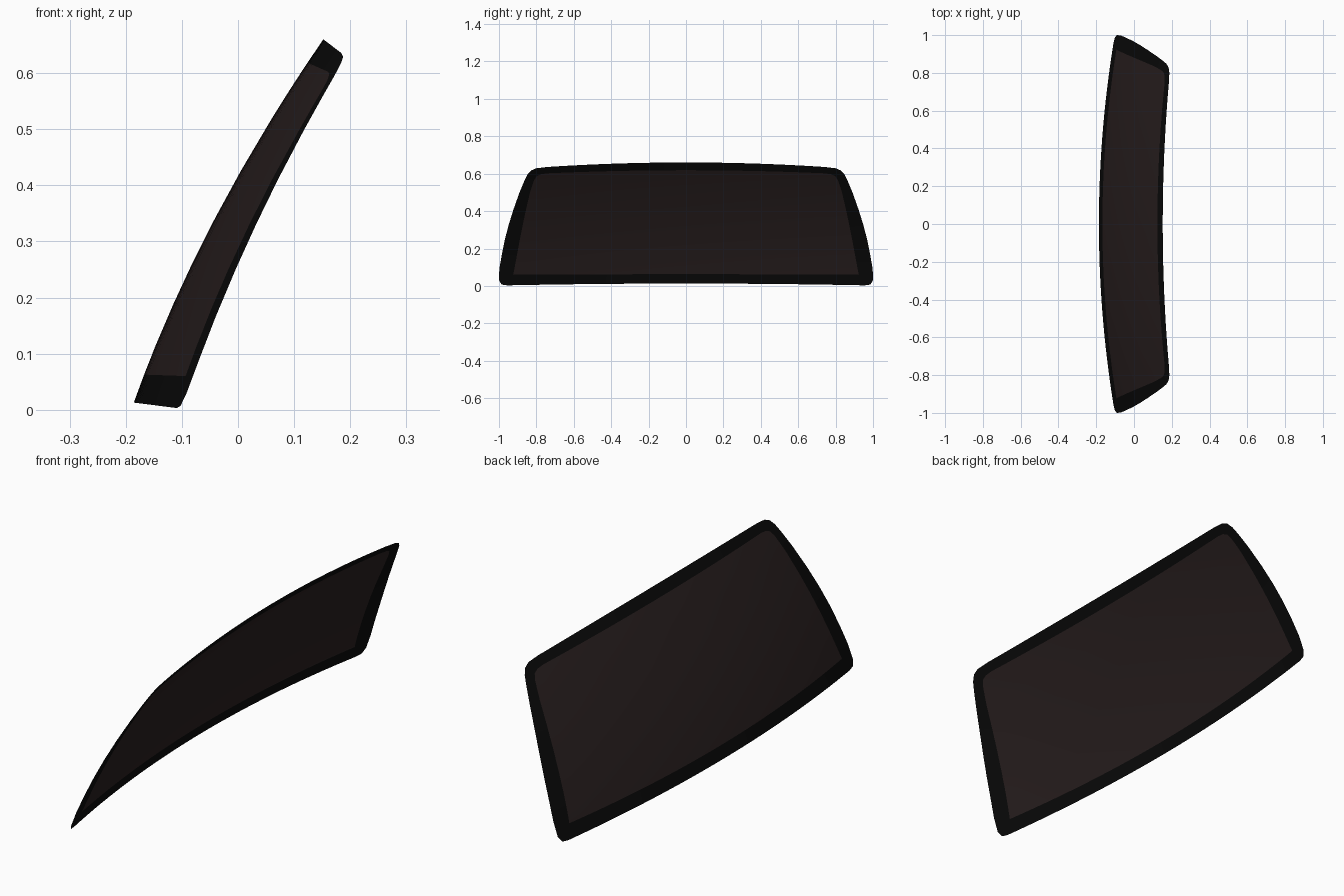
import bpy

if "Cube" in bpy.data.objects:
    bpy.data.objects.remove(bpy.data.objects["Cube"])

COLS = 32  # segments across the width

# right-hand edge profiles (y, z), bottom to top, same count for both
OUTER = [(.955, .003), (.985, .007), (1, .03), (.998, .09), (.985, .166), (.968, .25), (.947, .33),
         (.922, .41), (.89, .5), (.865, .56), (.848, .595), (.828, .617), (.80, .629), (.74, .636)]
INNER = [(.922, .06), (.924, .062), (.922, .068), (.914, .11), (.901, .18), (.888, .25), (.872, .33),
         (.855, .41), (.834, .5), (.821, .54), (.811, .568), (.798, .587), (.775, .597), (.74, .602)]


def on_surface(y, z):
    """Curved windscreen surface: bowed in height and wrapped across y."""
    t = (z - .012) / .648
    return (-.186 + .338 * t - .107 * t * (1 - t) + .088 * y * y, y, z)


def rows(profile, a, b, height):
    """Rows of points between the mirrored profile, crowned towards the middle."""
    out = []
    for w, z in profile:
        mid = (z + w * w * a) / (1 - w * w * (b - a) / height)
        drop = a + (b - a) * mid / height
        ys = [w * (2 * i / COLS - 1) for i in range(COLS + 1)]
        out.append([on_surface(y, mid - y * y * drop) for y in ys])
    return out


def perimeter(g):
    return (g[0][:-1] + [r[-1] for r in g[:-1]] + g[-1][:0:-1] + [r[0] for r in g[:0:-1]])


def make(name, verts, faces, color):
    mesh = bpy.data.meshes.new(name)
    mesh.from_pydata(verts, [], faces)
    obj = bpy.data.objects.new(name, mesh)
    bpy.context.collection.objects.link(obj)
    mat = bpy.data.materials.new(name + "_material")
    mat.diffuse_color = color
    mat.use_nodes = True
    mat.node_tree.nodes["Principled BSDF"].inputs["Base Color"].default_value = mat.diffuse_color
    mesh.materials.append(mat)
    mesh.shade_smooth()
    return obj


outer = rows(OUTER, .010, .044, .66)
inner = rows(INNER, 0, .030, .617)

# tinted glass pane
n = COLS + 1
faces = [(r * n + c, (r + 1) * n + c, (r + 1) * n + c + 1, r * n + c + 1)
         for r in range(len(inner) - 1) for c in range(COLS)]
make("glass_pane", [p for r in inner for p in r], faces, (.022, .014, .014, 1))

# black border band around the glass
po, pi = perimeter(outer), perimeter(inner)
m = len(po)
faces = [(i, m + i, m + (i + 1) % m, (i + 1) % m) for i in range(m)]
make("black_border", po + pi, faces, (.003, .003, .003, 1))
